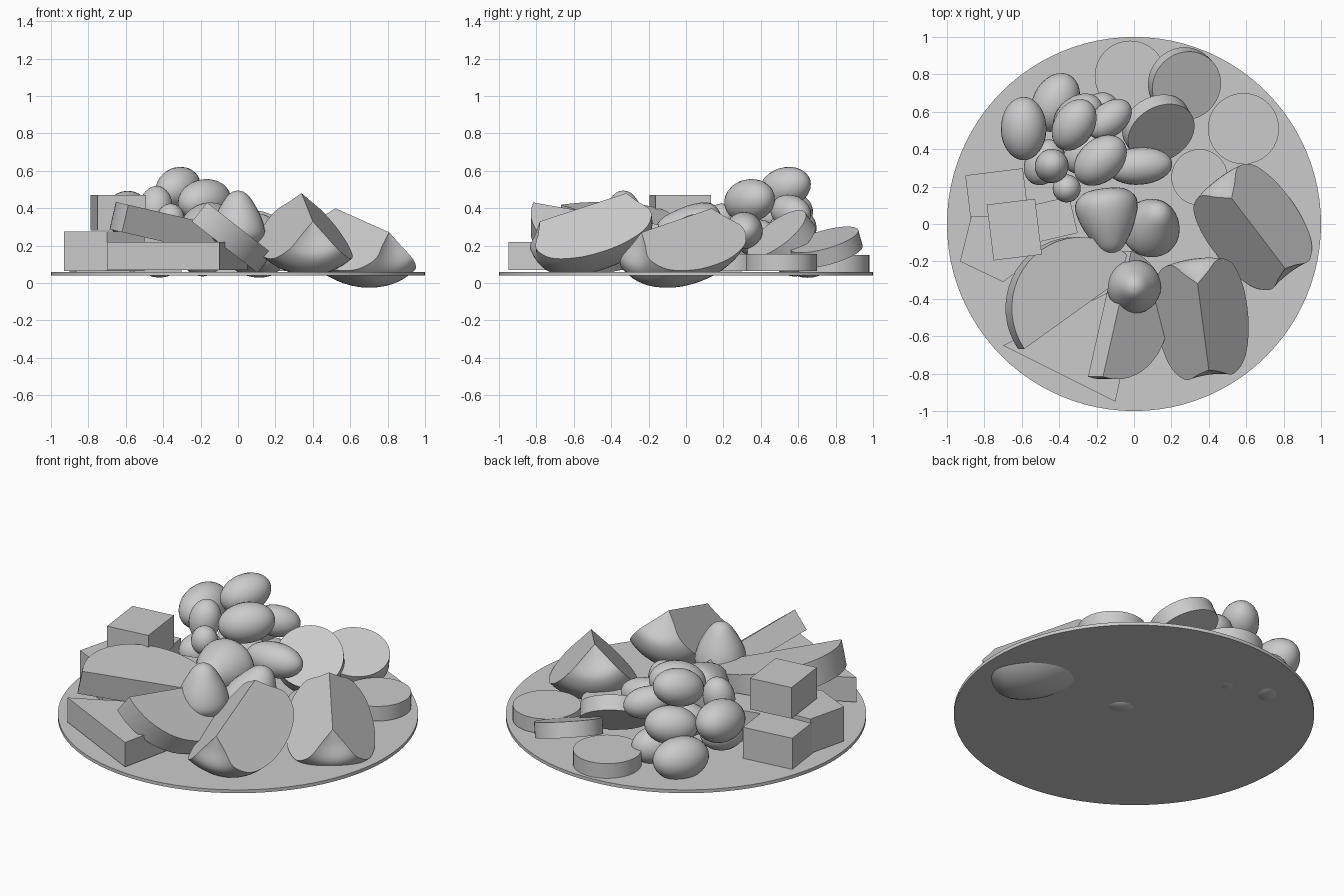
import bpy, bmesh, math
from mathutils import Vector, Matrix

if "Cube" in bpy.data.objects:
    bpy.data.objects.remove(bpy.data.objects["Cube"])


def finish(ob, angle=35):
    bpy.ops.object.select_all(action='DESELECT')
    ob.select_set(True)
    bpy.context.view_layer.objects.active = ob
    bpy.ops.object.shade_smooth_by_angle(angle=math.radians(angle))
    return ob


def make(name, bm, matrix):
    bmesh.ops.recalc_face_normals(bm, faces=bm.faces)
    me = bpy.data.meshes.new(name)
    bm.to_mesh(me)
    bm.free()
    ob = bpy.data.objects.new(name, me)
    bpy.context.collection.objects.link(ob)
    ob.matrix_world = matrix
    return finish(ob)


def aim(loc, axis):
    q = Vector(axis).to_track_quat('Z', 'Y')
    return Matrix.Translation(loc) @ q.to_matrix().to_4x4()


def disc(name, loc, r, h, axis=(0, 0, 1), segs=48):
    bm = bmesh.new()
    bmesh.ops.create_cone(bm, cap_ends=True, segments=segs, radius1=r, radius2=r, depth=h)
    return make(name, bm, aim(loc, axis))


def grape(name, loc, r, half, axis):
    bm = bmesh.new()
    bmesh.ops.create_uvsphere(bm, u_segments=24, v_segments=16, radius=1)
    bmesh.ops.scale(bm, vec=(r, r, half), verts=bm.verts)
    return make(name, bm, aim(loc, axis))


def prism(name, pts, h, matrix):
    bm = bmesh.new()
    face = bm.faces.new([bm.verts.new((x, y, -h / 2)) for x, y in pts])
    ext = bmesh.ops.extrude_face_region(bm, geom=[face])
    top = [g for g in ext['geom'] if isinstance(g, bmesh.types.BMVert)]
    bmesh.ops.translate(bm, vec=(0, 0, h), verts=top)
    return make(name, bm, matrix)


def smooth_curve(pts, n=6):
    # Catmull-Rom interpolation of a short profile
    p = [Vector(q) for q in pts]
    p = [2 * p[0] - p[1]] + p + [2 * p[-1] - p[-2]]
    out = []
    for i in range(1, len(p) - 2):
        a, b, c, d = p[i - 1:i + 3]
        for k in range(n):
            t = k / n
            out.append(0.5 * (2 * b + (c - a) * t + (2 * a - 5 * b + 4 * c - d) * t * t
                              + (3 * b - a - 3 * c + d) * t ** 3))
    return out + [p[-2]]


def berry(name, loc, axis, size):
    prof = smooth_curve([(0, -.9), (.6, -.85), (.95, -.5), (.85, .1), (.5, .75), (.25, 1.02), (0, 1.1)], 4)
    bm = bmesh.new()
    vs = [bm.verts.new((abs(r) * size, 0, t * size)) for r, t in prof]
    es = [bm.edges.new(e) for e in zip(vs, vs[1:])]
    bmesh.ops.spin(bm, geom=vs + es, axis=(0, 0, 1), cent=(0, 0, 0), angle=math.tau,
                   steps=28, use_merge=False)
    bmesh.ops.remove_doubles(bm, verts=bm.verts, dist=1e-4)
    return make(name, bm, aim(loc, axis))


def wedge(name, p1, p2):
    # Quarter of a round fruit with dimpled ends; the core edge runs p1 to p2
    p1, p2 = Vector(p1), Vector(p2)
    u = (p1 - p2).normalized()
    down = (Vector((0, 0, -1)) + u * u.z).normalized()
    side = u.cross(down)
    half = [(0, .245), (.08, .28), (.18, .325), (.28, .27), (.335, .14), (.35, 0)]
    prof = smooth_curve(half + [(r, -t) for r, t in half[-2::-1]], 5)
    prof[0].x = prof[-1].x = 0
    bm = bmesh.new()
    steps = 16
    rings = []
    ends = [bm.verts.new(u * prof[0].y), bm.verts.new(u * prof[-1].y)]
    for i in range(steps + 1):
        a = math.radians(-45 + 90 * i / steps)
        d = down * math.cos(a) + side * math.sin(a)
        rings.append([ends[0]] + [bm.verts.new(d * r + u * t) for r, t in prof[1:-1]] + [ends[1]])
    for a, b in zip(rings, rings[1:]):
        for j in range(len(a) - 1):
            quad = [a[j], a[j + 1], b[j + 1], b[j]]
            bm.faces.new(list(dict.fromkeys(quad)))
    bm.faces.new(rings[0])
    bm.faces.new(rings[-1])
    return make(name, bm, Matrix.Translation((p1 + p2) / 2))


def box(name, x, y, z0, z1, sx, sy, rot):
    pts = [(-sx / 2, -sy / 2), (sx / 2, -sy / 2), (sx / 2, sy / 2), (-sx / 2, sy / 2)]
    m = Matrix.Translation((x, y, (z0 + z1) / 2)) @ Matrix.Rotation(math.radians(rot), 4, 'Z')
    return prism(name, pts, z1 - z0, m)


def half_slice(name, loc, r, h, turn, tilt):
    pts = [(r * math.cos(math.pi * i / 24), r * math.sin(math.pi * i / 24)) for i in range(25)]
    m = (Matrix.Translation(loc) @ Matrix.Rotation(math.radians(tilt), 4, 'Y')
         @ Matrix.Rotation(math.radians(turn), 4, 'Z'))
    return prism(name, pts, h, m)


# Plate
disc("plate", (0, 0, .05), 1, .02, segs=96)

# Fruit wedges
wedge("wedge_front", (.34, -.32, .48), (.40, -.78, .33))
wedge("wedge_right", (.52, .14, .40), (.81, -.24, .27))

# Vegetable slices, flat and leaning
slices = [((-.02, .79, .105), .19, (0, 0, 1)), ((.585, .51, .11), .19, (0, 0, 1)),
          ((.35, .25, .11), .15, (0, 0, 1)), ((.27, .75, .19), .19, (.28, -.28, 1)),
          ((.13, .51, .23), .19, (.42, -.68, .9))]
for i, (loc, r, ax) in enumerate(slices):
    disc(f"round_slice_{i}", loc, r, .09, ax)

# Grapes: position, radius, half length, direction
grapes = [((-.59, .51, .37), .122, .17, (0, 1, .15)), ((-.42, .65, .15), .122, .165, (.45, .9, 0)),
          ((-.32, .53, .51), .108, .15, (.5, .8, .25)), ((-.18, .34, .44), .115, .16, (.75, .65, .15)),
          ((-.44, .31, .40), .09, .12, (.1, .2, 1)), ((-.36, .19, .34), .075, .085, (0, 0, 1)),
          ((-.13, .56, .38), .09, .135, (.75, .6, -.2)), ((.03, .31, .28), .10, .175, (1, .08, 0)),
          ((-.30, .57, .29), .11, .15, (.7, .6, .1)), ((-.19, .58, .14), .105, .13, (.5, .8, 0)),
          ((-.48, .33, .20), .10, .13, (.5, .8, 0)), ((-.25, .38, .24), .10, .14, (.8, .5, .1))]
for i, g in enumerate(grapes):
    grape(f"grape_{i}", *g)

# Berries
berry("berry_middle", (-.14, .03, .27), (.12, -1, .1), .175)
berry("berry_low", (.10, 0, .20), (.2, .4, .8), .165)
berry("berry_front", (0, -.335, .33), (0, 0, 1), .15)

# Cheese blocks
box("cheese_top", -.64, -.03, .28, .47, .26, .30, 7)
box("cheese_back", -.73, .13, .06, .25, .31, .30, 7)
box("cheese_inner", -.45, .02, .06, .25, .26, .20, 13)
prism("cheese_left", [(-.93, -.20), (-.70, -.31), (-.50, -.16), (-.60, .05), (-.87, .04)], .21,
      Matrix.Translation((0, 0, .17)))
prism("cheese_wedge", [(-.70, -.65), (-.10, -.95), (.05, -.27)], .15, Matrix.Translation((0, 0, .145)))

# Half-round slices leaning on the cheese
half_slice("half_slice_left", (-.30, -.45, .275), .38, .15, 35, 13)
half_slice("half_slice_front", (-.13, -.48, .32), .35, .13, -106, 38)
